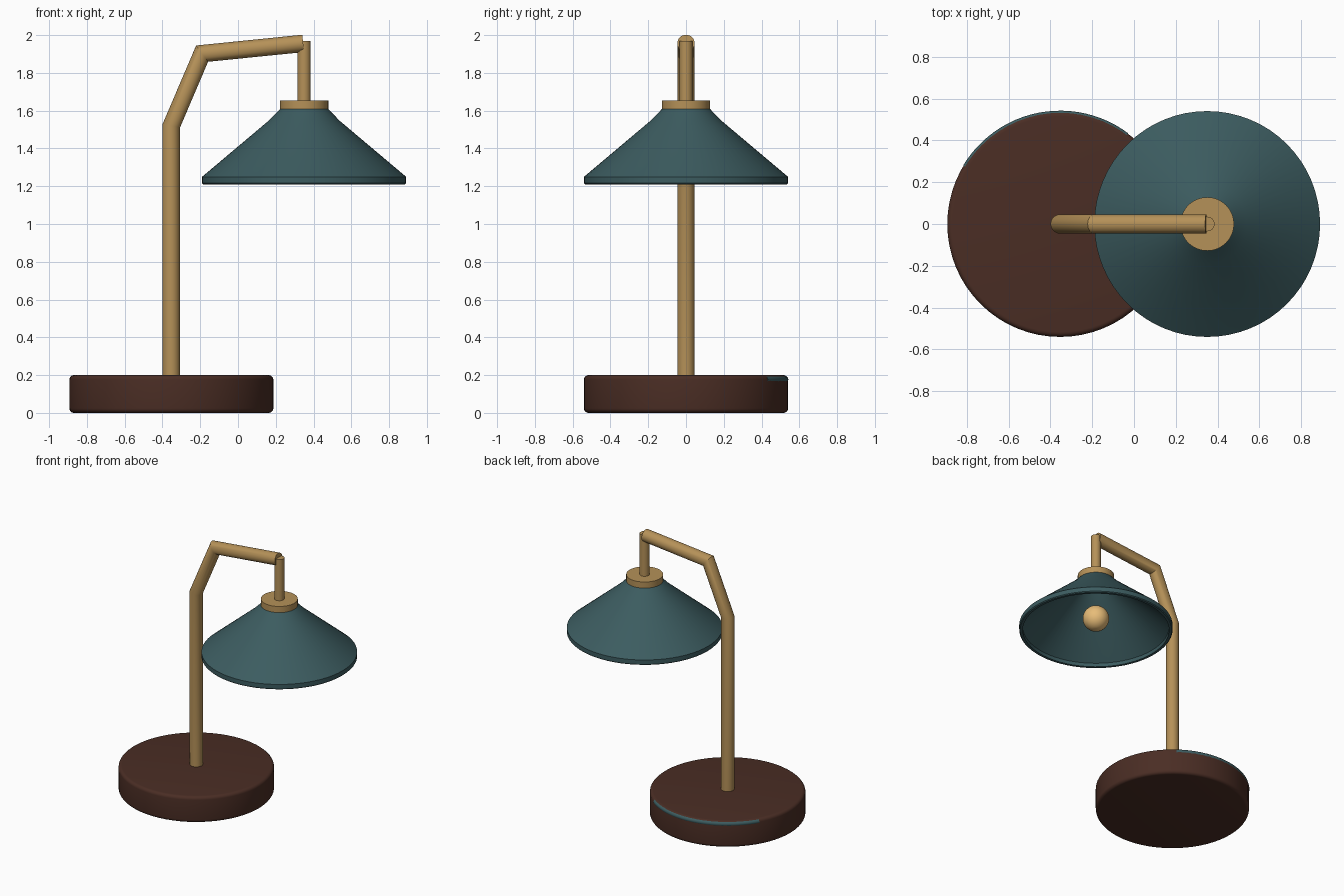
import bpy, math
from mathutils import Vector

if "Cube" in bpy.data.objects:
    bpy.data.objects.remove(bpy.data.objects["Cube"])


def material(name, rgb):
    m = bpy.data.materials.new(name)
    lin = [((c / 255 + 0.055) / 1.055) ** 2.4 for c in rgb]
    m.diffuse_color = (*lin, 1)
    m.use_nodes = True
    m.node_tree.nodes["Principled BSDF"].inputs["Base Color"].default_value = m.diffuse_color
    return m


BROWN = material("dark brown wood", (74, 45, 36))
BRASS = material("brass", (181, 145, 88))
TEAL = material("dark teal", (60, 92, 96))
GLOW = material("warm bulb", (245, 200, 128))


def finish(name, verts, faces, mat):
    me = bpy.data.meshes.new(name)
    me.from_pydata([tuple(v) for v in verts], [], faces)
    me.validate()
    ob = bpy.data.objects.new(name, me)
    bpy.context.collection.objects.link(ob)
    me.materials.append(mat)
    bpy.ops.object.select_all(action='DESELECT')
    ob.select_set(True)
    bpy.context.view_layer.objects.active = ob
    bpy.ops.object.mode_set(mode='EDIT')
    bpy.ops.mesh.select_all(action='SELECT')
    bpy.ops.mesh.normals_make_consistent(inside=False)
    bpy.ops.object.mode_set(mode='OBJECT')
    bpy.ops.object.shade_smooth_by_angle(angle=math.radians(35))
    return ob


def loft(name, rings, mat):
    """Skin equal rings of points and cap both ends."""
    n = len(rings[0])
    faces = [(i * n + k, i * n + (k + 1) % n, (i + 1) * n + (k + 1) % n, (i + 1) * n + k)
             for i in range(len(rings) - 1) for k in range(n)]
    faces += [tuple(range(n)), tuple(range((len(rings) - 1) * n, len(rings) * n))]
    return finish(name, [p for r in rings for p in r], faces, mat)


def lathe(name, x, profile, mat, n=64):
    """Revolve (radius, z) points around the vertical line at x."""
    rings = [[(x + r * math.cos(2 * math.pi * k / n), r * math.sin(2 * math.pi * k / n), z)
              for k in range(n)] for r, z in profile]
    return loft(name, rings, mat)


def tube(name, path, radius, side, mat, n=24):
    """Mitred tube along a flat path; side is the normal of the path's plane."""
    pts = [Vector(p) for p in path]
    side = Vector(side)
    rings = []
    for i, p in enumerate(pts):
        a = (p - pts[max(i - 1, 0)]).normalized()
        b = (pts[min(i + 1, len(pts) - 1)] - p).normalized()
        a, b = (a if i else b), (b if i < len(pts) - 1 else a)
        out = (a + b).normalized().cross(side)
        stretch = 1 / (a + b).normalized().dot(a)
        rings.append([p + out * radius * stretch * math.cos(2 * math.pi * k / n)
                      + side * radius * math.sin(2 * math.pi * k / n) for k in range(n)])
    return loft(name, rings, mat)


BASE_X, LAMP_X = -0.353, 0.35

# Round base with softened edges
R, H, B = 0.54, 0.2, 0.024
steps = [math.radians(18 * i) for i in range(6)]
lower = [(R - B + B * math.sin(t), B - B * math.cos(t)) for t in steps]
upper = [(R - B + B * math.cos(t), H - B + B * math.sin(t)) for t in steps]
lathe("base", BASE_X, lower + upper, BROWN)

# Teal cord sunk into the back edge of the base
arc = [math.radians(53 + 96 * i / 24) for i in range(25)]
tube("cord", [(BASE_X + 0.523 * math.cos(t), 0.523 * math.sin(t), 0.177) for t in arc],
     0.019, (0, 0, 1), TEAL, 12)

# Bent post and arm, then the drop stem
tube("post_and_arm", [(BASE_X, 0, 0.18), (BASE_X, 0, 1.52), (-0.19, 0, 1.902),
                      (0.345, 0, 1.956)], 0.046, (0, 1, 0), BRASS)
lathe("stem", LAMP_X, [(0.035, 1.62), (0.035, 1.97)], BRASS, 24)

# Collar and hollow shade
lathe("collar", LAMP_X, [(0.128, 1.605), (0.128, 1.655)], BRASS)
lathe("shade", LAMP_X, [(0.128, 1.608), (0.19, 1.545), (0.54, 1.25), (0.54, 1.216),
                        (0.534, 1.21), (0.515, 1.21), (0.515, 1.238), (0.172, 1.528),
                        (0.11, 1.59)], TEAL)

# Bulb inside the shade
bulb = [(0.093 * math.sin(math.pi * i / 16), 1.305 - 0.093 * math.cos(math.pi * i / 16))
        for i in range(1, 16)]
lathe("bulb", LAMP_X, bulb, GLOW, 32)
